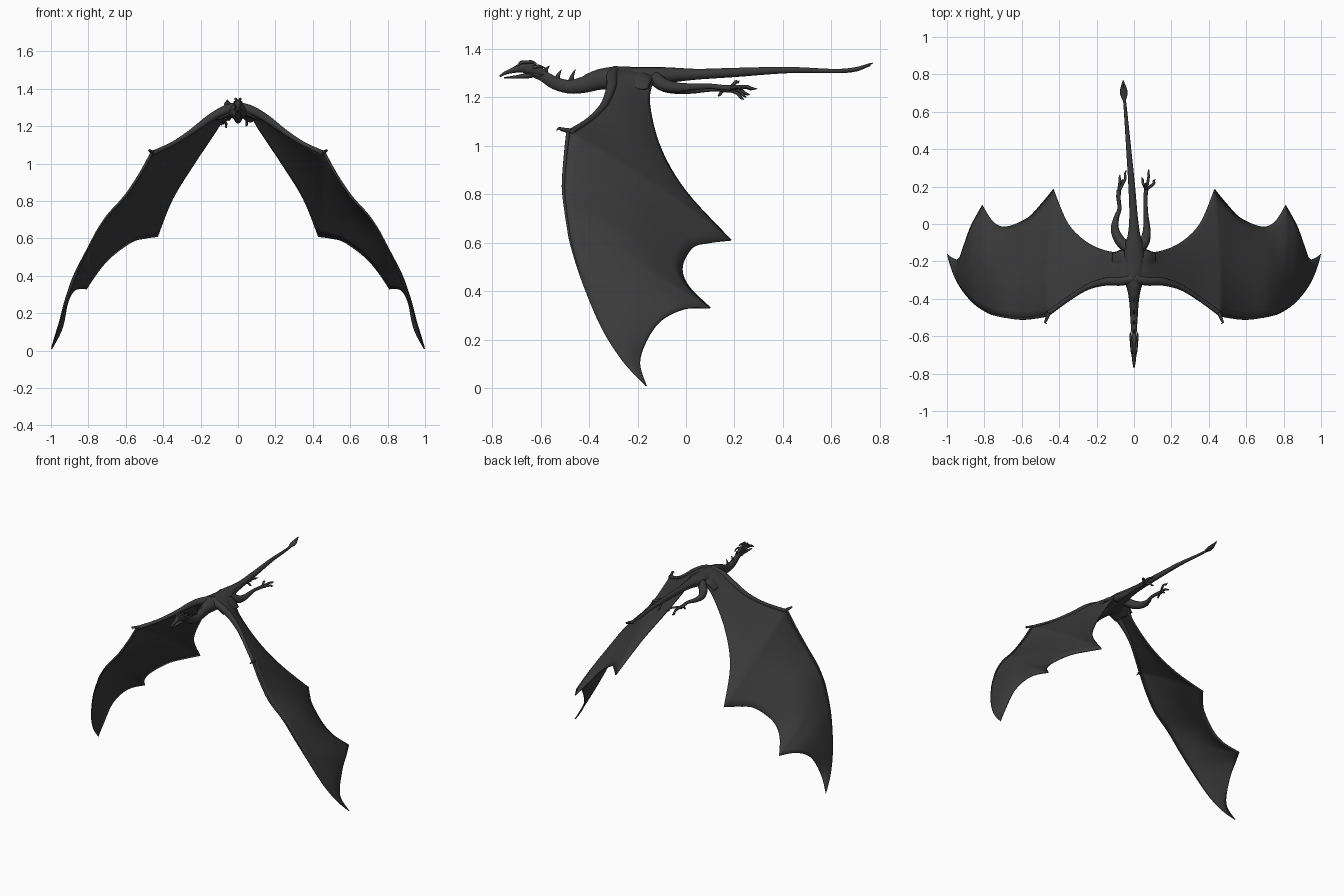
import bpy, bmesh, math
from mathutils import Vector

skin = bpy.data.materials.new("charcoal_skin")
skin.diffuse_color = (0.043, 0.043, 0.043, 1)


def spline(pts, steps):
    """Smooth path through points of any dimension (Catmull-Rom)."""
    out, n = [], len(pts)
    for i in range(n - 1):
        a, b, c, d = (pts[max(0, min(n - 1, i + k))] for k in (-1, 0, 1, 2))
        for s in range(steps):
            t = s / steps
            out.append([0.5 * (2 * q + (r - p) * t + (2 * p - 5 * q + 4 * r - u) * t * t
                               + (3 * q - p - 3 * r + u) * t ** 3)
                        for p, q, r, u in zip(a, b, c, d)])
    return out + [list(pts[-1])]


def finish(bm, name, mirror=False, thick=0):
    bmesh.ops.recalc_face_normals(bm, faces=bm.faces)
    me = bpy.data.meshes.new(name)
    bm.to_mesh(me)
    bm.free()
    me.materials.append(skin)
    for p in me.polygons:
        p.use_smooth = True
    ob = bpy.data.objects.new(name, me)
    bpy.context.collection.objects.link(ob)
    if thick:
        m = ob.modifiers.new("thickness", 'SOLIDIFY')
        m.thickness, m.offset = thick, 0
    if mirror:
        ob.modifiers.new("mirror", 'MIRROR')
    return ob


def tube(name, pts, steps=5, sides=12, mirror=False):
    """Tapered tube; each point is x, y, z, half width, half height."""
    pts = [tuple(p) if len(p) == 5 else (*p, p[3]) for p in pts]
    path = spline(pts, steps)
    bm = bmesh.new()
    rings = []
    for i, p in enumerate(path):
        a, b = path[max(i - 1, 0)], path[min(i + 1, len(path) - 1)]
        d = (Vector(b[:3]) - Vector(a[:3])).normalized()
        side = d.cross(Vector((0, 0, 1)))
        side = side.normalized() if side.length > 0.05 else Vector((1, 0, 0))
        up = side.cross(d).normalized()
        rings.append([bm.verts.new(Vector(p[:3])
                      + side * max(p[3], 0.0008) * math.cos(k * math.tau / sides)
                      + up * max(p[4], 0.0008) * math.sin(k * math.tau / sides))
                      for k in range(sides)])
    for r, q in zip(rings, rings[1:]):
        for k in range(sides):
            j = (k + 1) % sides
            bm.faces.new((r[k], r[j], q[j], q[k]))
    bm.faces.new(rings[0])
    bm.faces.new(rings[-1])
    return finish(bm, name, mirror)


# Body with neck and tail
tube("body", [
    (0, -.63, 1.305, .015, .022), (0, -.59, 1.288, .014, .023), (0, -.54, 1.258, .017, .026),
    (0, -.48, 1.243, .021, .028), (0, -.42, 1.252, .025, .034), (0, -.36, 1.272, .034, .042),
    (0, -.29, 1.28, .052, .046), (0, -.2, 1.285, .056, .04), (0, -.12, 1.288, .05, .037),
    (0, -.05, 1.292, .032, .03), (-.003, .05, 1.295, .022, .022), (-.012, .2, 1.302, .018, .019),
    (-.03, .42, 1.312, .013, .013), (-.045, .6, 1.308, .009, .009), (-.053, .69, 1.313, .007, .009),
    (-.058, .76, 1.335, .004, .006)], sides=16)
# Tail blade
tube("tail_blade", [(-.052, .655, 1.31, .006, .008), (-.054, .695, 1.314, .02, .009),
                    (-.056, .725, 1.322, .017, .008), (-.058, .77, 1.341, .001, .002)])

# Head: skull, beak and lower jaw
tube("skull", [(0, -.768, 1.286, .003, .004), (0, -.745, 1.3, .008, .007), (0, -.71, 1.312, .012, .012),
               (0, -.675, 1.322, .018, .021), (0, -.645, 1.318, .021, .025), (0, -.61, 1.305, .016, .024),
               (0, -.58, 1.29, .008, .015)])
tube("lower_jaw", [(0, -.75, 1.28, .003, .003), (0, -.71, 1.283, .009, .006), (0, -.66, 1.288, .014, .011),
                   (0, -.62, 1.295, .01, .012)])
# Brow bumps, horns and cheek frill
tube("brow", [(.009, -.695, 1.325, .004), (.011, -.68, 1.343, .007), (.012, -.66, 1.344, .007),
              (.013, -.635, 1.346, .006), (.014, -.615, 1.338, .001)], mirror=True, sides=8)
tube("horn", [(.014, -.63, 1.322, .008), (.019, -.605, 1.328, .006), (.02, -.575, 1.318, .001)],
     mirror=True, sides=8)
tube("cheek_spike", [(.014, -.63, 1.295, .007), (.02, -.605, 1.29, .005), (.022, -.585, 1.296, .001)],
     mirror=True, sides=8)
# Spines on the nape
for i, (y, z, h) in enumerate([(-.575, 1.3, .03), (-.525, 1.27, .045), (-.468, 1.26, .055), (-.41, 1.275, .025)]):
    tube(f"neck_spine_{i + 1}", [(0, y - .008, z, .006, .014), (0, y, z + h * .55, .004, .007),
                                 (0, y + .012, z + h, .001)], sides=8)

# Wing membrane: three panels between leading and trailing edges, split at the fingers
lead = [
    [(0, -.31, 1.315), (.07, -.325, 1.295), (.15, -.325, 1.25), (.25, -.35, 1.175), (.35, -.41, 1.11), (.46, -.49, 1.06)],
    [(.46, -.49, 1.06), (.52, -.502, .95), (.6, -.51, .83), (.69, -.5, .73), (.74, -.49, .66), (.78, -.477, .59)],
    [(.78, -.477, .59), (.85, -.43, .44), (.92, -.35, .25), (.967, -.26, .11), (.997, -.165, .01)]]
trail = [
    [(0, -.12, 1.295), (.06, -.135, 1.265), (.12, -.15, 1.17), (.24, -.105, .99), (.35, 0, .81), (.43, .185, .61)],
    [(.43, .185, .61), (.5, .1, .6), (.57, .03, .58), (.68, -.015, .5), (.75, .01, .42), (.81, .1, .33)],
    [(.81, .1, .33), (.87, -.01, .325), (.91, -.12, .26), (.94, -.19, .12), (.994, -.166, .012)]]
bulge = [[.012, .016, .02, .02, .02, .025], [.025, .035, .045, .045, .04, .035], [.035, .025, .015, .008, 0]]
bm = bmesh.new()
rows = []
for L, T, B in zip(lead, trail, bulge):
    for l, t, b in zip(spline(L, 6), spline(T, 6), spline([(v,) for v in B], 6)):
        l, t = Vector(l), Vector(t)
        out = Vector((min(l.x, .6), 0, .8)).normalized()
        rows.append([bm.verts.new(l.lerp(t, k / 12) + out * b[0] * math.sin(math.pi * k / 12))
                     for k in range(13)])
for r, q in zip(rows, rows[1:]):
    for k in range(12):
        bm.faces.new((r[k], r[k + 1], q[k + 1], q[k]))
bmesh.ops.remove_doubles(bm, verts=bm.verts, dist=0.0005)
finish(bm, "wing_membrane", mirror=True, thick=.007)

# Wing arm, long finger and thumb claw
arm_r = [.026, .025, .021, .015, .012, .013]
tube("wing_arm", [(x, y + r * .8, z - r * .4, r) for (x, y, z), r in zip(lead[0], arm_r)], mirror=True)
tube("wing_finger", [(x, y + .004, z, .008 - .0007 * i)
                     for i, (x, y, z) in enumerate(lead[1] + lead[2][1:])], mirror=True, sides=8)
tube("thumb_claw", [(.455, -.475, 1.06, .011), (.468, -.51, 1.067, .008), (.475, -.525, 1.071, .005),
                    (.466, -.534, 1.062, .001)], mirror=True, sides=8)
# Thick root behind the shoulder
tube("wing_root", [(0, -.22, 1.285, .09, .035), (.06, -.23, 1.27, .09, .025), (.11, -.235, 1.235, .08, .006)],
     mirror=True)

# Trailing legs, posed differently
tube("left_leg", [(-.03, -.13, 1.28, .03), (-.075, -.09, 1.25, .028), (-.102, -.03, 1.235, .022),
                  (-.095, .03, 1.23, .015), (-.078, .08, 1.232, .011), (-.082, .13, 1.235, .011),
                  (-.082, .18, 1.23, .012)])
tube("right_leg", [(.03, -.13, 1.28, .03), (.058, -.09, 1.25, .027), (.068, -.03, 1.24, .02),
                   (.064, .04, 1.243, .014), (.062, .1, 1.245, .011), (.062, .15, 1.24, .011),
                   (.066, .19, 1.238, .012)])
toes = {
    "left": ((-.082, .175, 1.232), [(-.04, .29, 1.235), (-.075, .265, 1.21), (-.06, .24, 1.19), (-.09, .13, 1.205)]),
    "right": ((.066, .185, 1.238), [(.115, .24, 1.235), (.08, .295, 1.235), (.042, .25, 1.2), (.06, .22, 1.268)])}
for side, (base, tips) in toes.items():
    b = Vector(base)
    for i, tip in enumerate(tips):
        t = Vector(tip)
        m = b.lerp(t, .55) + Vector(((t.x - b.x) * .25, 0, .008))
        tube(f"{side}_toe_{i + 1}", [(*b, .009), (*m, .007), (*b.lerp(t, .8), .006), (*t, .001)], sides=8)
